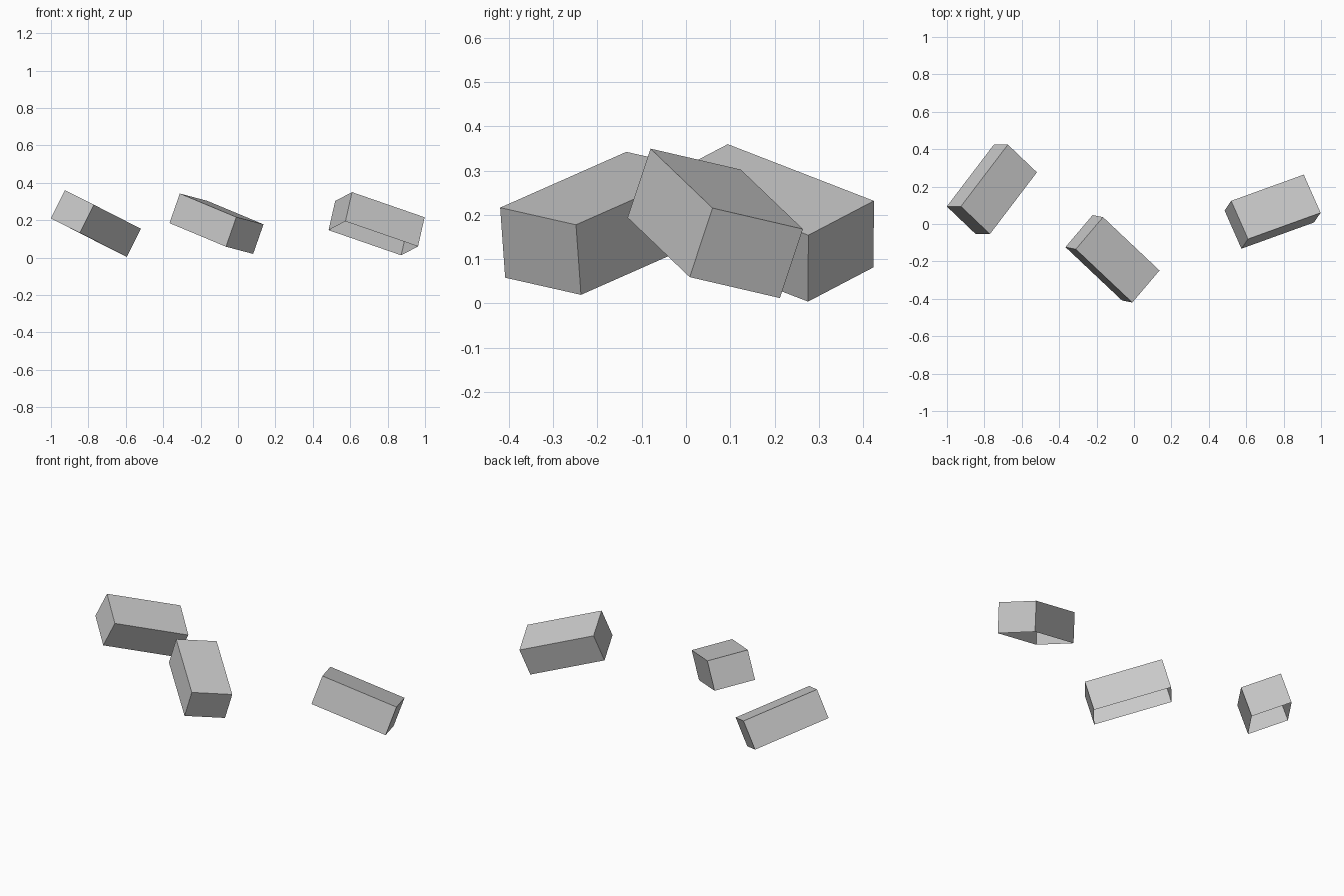
import bpy, bmesh
from mathutils import Vector, Matrix

if "Cube" in bpy.data.objects:
    bpy.data.objects.remove(bpy.data.objects["Cube"])

LENGTH, WIDTH, HEIGHT = 0.434, 0.228, 0.168

grey = bpy.data.materials.new("mid_grey")
grey.diffuse_color = (0.6, 0.6, 0.6, 1)
grey.use_nodes = True
grey.node_tree.nodes["Principled BSDF"].inputs["Base Color"].default_value = grey.diffuse_color


def open_block(name, centre, along, up):
    """Box without a floor; along = long axis, up = direction of its top."""
    x = Vector(along).normalized()
    z = Vector(up)
    z = (z - x * z.dot(x)).normalized()
    y = z.cross(x)
    bm = bmesh.new()
    bmesh.ops.create_cube(bm, size=1)
    bm.normal_update()
    floor = [f for f in bm.faces if f.normal.z < -0.5]
    bmesh.ops.delete(bm, geom=floor, context='FACES_ONLY')
    bmesh.ops.scale(bm, vec=(LENGTH, WIDTH, HEIGHT), verts=bm.verts)
    mesh = bpy.data.meshes.new(name)
    bm.to_mesh(mesh)
    bm.free()
    mesh.materials.append(grey)
    ob = bpy.data.objects.new(name, mesh)
    bpy.context.collection.objects.link(ob)
    rot = Matrix((x, y, z)).transposed().to_4x4()
    ob.matrix_world = Matrix.Translation(centre) @ rot


# Three tumbled hollow blocks
open_block("left_block", (-0.76, 0.185, 0.182), (0.251, 0.33, -0.128), (0.075, 0, 0.15))
open_block("middle_block", (-0.115, -0.186, 0.181), (0.302, -0.285, -0.126), (0.055, -0.011, 0.158))
open_block("right_block", (0.741, 0.066, 0.181), (0.39, 0.141, -0.135), (0.038, 0.053, 0.156))
